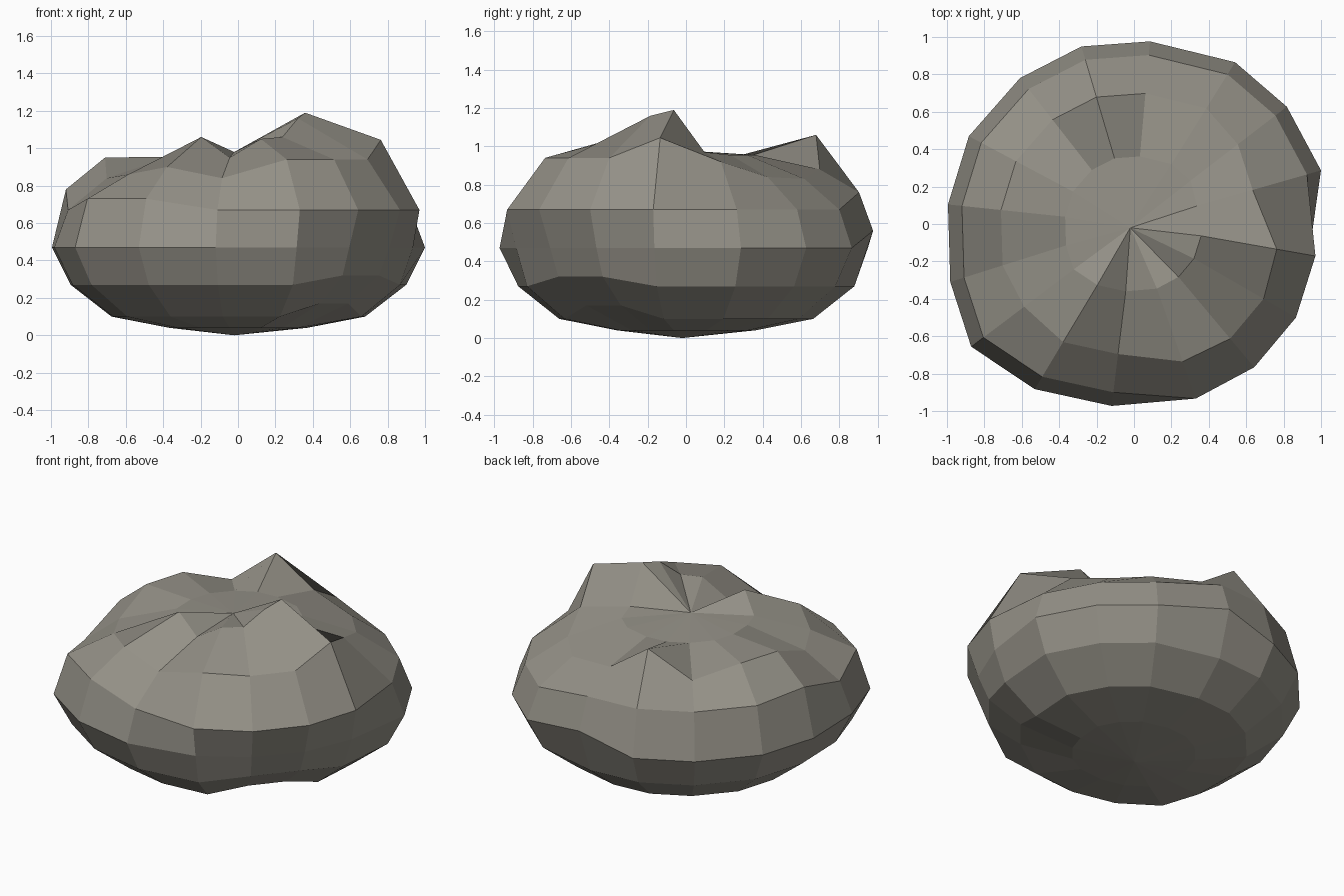
import bpy, bmesh, math

if "Cube" in bpy.data.objects:
    bpy.data.objects.remove(bpy.data.objects["Cube"])

# Sixteen uneven spoke directions and the widest radius along each
ANGLES = [16, 37.5, 58, 85, 106.5, 128, 152, 174,
          197.5, 217, 239, 263, 289.5, 310, 330, 350]
WIDTH = [1.04, 1.03, 1.02, .98, .99, .99, 1.0, 1.0,
         1.03, 1.09, 1.03, .98, .99, 1.0, 1.0, .985]

# Rings from bottom to top: radius factor, height
RINGS = [(.37, .04), (.68, .10), (.90, .27), (1.0, .47),
         (.925, .67), (.715, .87), (.37, .955)]

# Lumps: ring -> {spoke: height}
LUMPS = {
    1: {13: .17, 14: .17},
    2: {13: .32, 14: .32},
    3: {3: .56},
    4: {3: .76, 4: .76, 5: .76, 6: .76, 7: .78, 9: .73, 10: .73},
    5: {0: .92, 1: .84, 2: .83, 3: .88, 4: 1.06, 5: .87, 6: .95, 7: .95,
        8: .84, 9: .86, 10: .90, 11: .84, 12: .94, 13: .94, 14: .94, 15: 1.045},
    6: {0: .97, 10: 1.06, 11: .95, 12: 1.05, 13: 1.06, 14: 1.16, 15: 1.19},
}
# Bulges and dents: (ring, spoke) -> radius
BULGES = {(3, 12): .94, (3, 13): .925, (3, 14): .935, (3, 15): .95,
          (4, 12): .99, (4, 13): 1.0, (4, 14): 1.0, (4, 15): .985,
          (2, 12): .88, (2, 13): .87, (2, 14): .87, (2, 15): .88,
          (5, 0): .66, (5, 1): .70, (5, 12): .78, (5, 13): .80,
          (5, 14): .80, (5, 15): .775, (5, 9): .735, (6, 0): .35}


def build_boulder():
    bm = bmesh.new()
    rows = []
    for r, (factor, height) in enumerate(RINGS):
        row = []
        for s, deg in enumerate(ANGLES):
            radius = BULGES.get((r, s), factor * WIDTH[s])
            z = LUMPS.get(r, {}).get(s, height)
            a = math.radians(deg)
            row.append(bm.verts.new((radius * math.cos(a), radius * math.sin(a), z)))
        rows.append(row)
    bottom = bm.verts.new((-.02, -.02, 0))
    top = bm.verts.new((-.02, -.02, .98))
    n = len(ANGLES)
    for s in range(n):
        t = (s + 1) % n
        bm.faces.new((bottom, rows[0][t], rows[0][s]))
        bm.faces.new((top, rows[-1][s], rows[-1][t]))
        for low, high in zip(rows, rows[1:]):
            bm.faces.new((low[s], low[t], high[t], high[s]))
    bmesh.ops.recalc_face_normals(bm, faces=bm.faces)
    mesh = bpy.data.meshes.new("boulder")
    bm.to_mesh(mesh)
    bm.free()
    return mesh


# Boulder, flat shaded in one stone colour
mesh = build_boulder()
stone = bpy.data.materials.new("warm grey stone")
stone.diffuse_color = (.30, .285, .245, 1)
stone.use_nodes = True
stone.node_tree.nodes["Principled BSDF"].inputs["Base Color"].default_value = stone.diffuse_color
mesh.materials.append(stone)
boulder = bpy.data.objects.new("boulder", mesh)
bpy.context.collection.objects.link(boulder)
